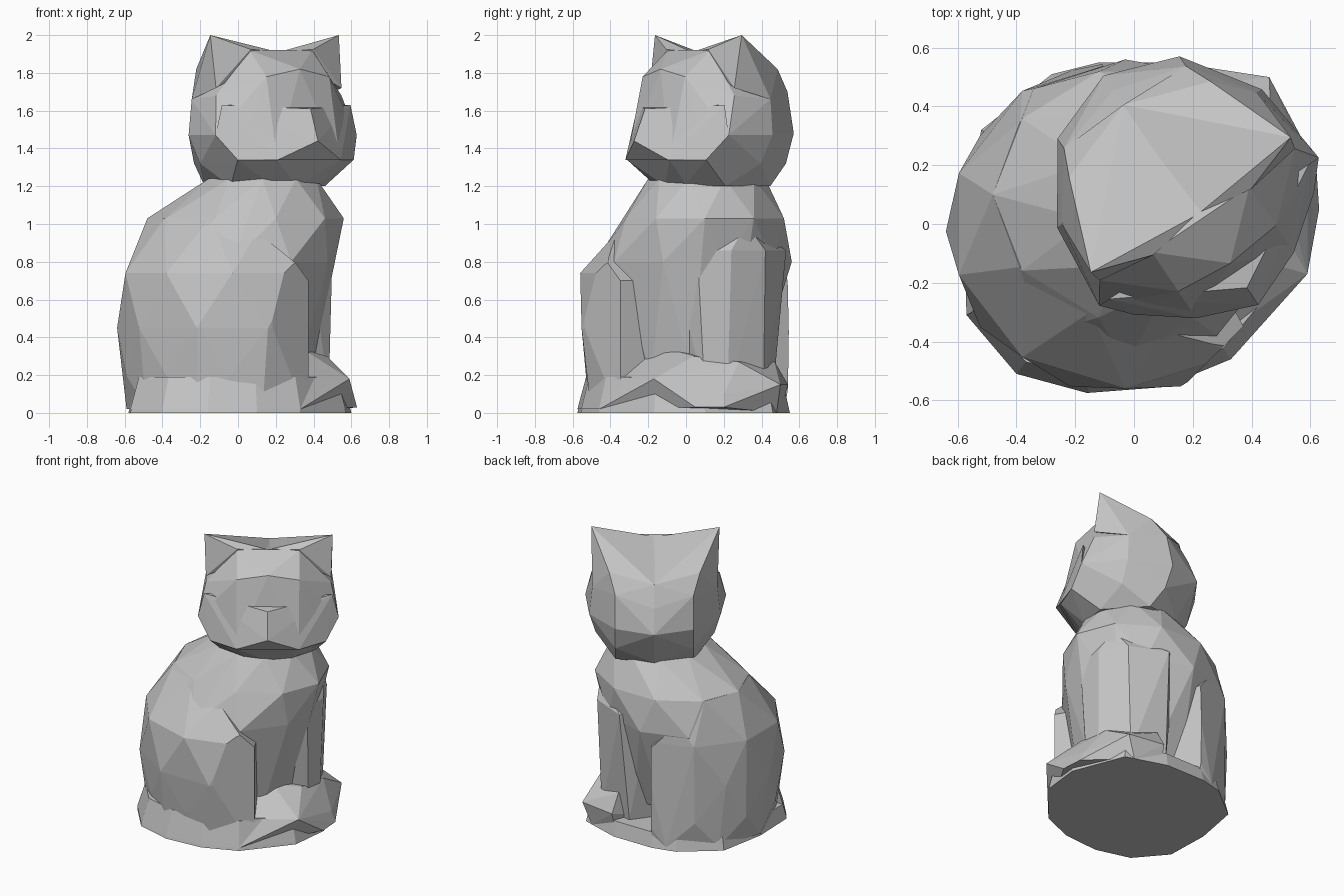
import bpy
import bmesh
from math import cos, sin, pi
from mathutils import Vector

# Remove the default object
default_cube = bpy.data.objects.get("Cube")
if default_cube:
    bpy.data.objects.remove(default_cube, do_unlink=True)

# One plain clay colour for the whole figure
clay = bpy.data.materials.new("clay_grey")
clay_colour = (0.55, 0.55, 0.55, 1)
clay.use_nodes = True
clay.diffuse_color = clay_colour
for node in clay.node_tree.nodes:
    if node.type == 'BSDF_PRINCIPLED':
        node.inputs["Base Color"].default_value = clay_colour
        node.inputs["Roughness"].default_value = 0.8


def hull_mesh(points):
    """Return a bmesh holding the faceted skin around the points."""
    bm = bmesh.new()
    for point in points:
        bm.verts.new(point)
    bmesh.ops.convex_hull(bm, input=bm.verts[:])
    loose = [vert for vert in bm.verts if not vert.link_faces]
    bmesh.ops.delete(bm, geom=loose, context='VERTS')
    bmesh.ops.recalc_face_normals(bm, faces=bm.faces[:])
    return bm


def make_part(name, points):
    """Turn a cloud of points into a flat-shaded object."""
    bm = hull_mesh(points)
    mesh = bpy.data.meshes.new(name)
    bm.to_mesh(mesh)
    bm.free()
    mesh.materials.append(clay)
    part = bpy.data.objects.new(name, mesh)
    bpy.context.collection.objects.link(part)
    return part


def cut_points(points, plane_point, plane_normal):
    """Slice a hull and return the corner points that remain."""
    bm = hull_mesh(points)
    geometry = bm.verts[:] + bm.edges[:] + bm.faces[:]
    bmesh.ops.bisect_plane(bm, geom=geometry, plane_co=plane_point,
                           plane_no=plane_normal, clear_outer=True)
    corners = [vert.co.copy() for vert in bm.verts]
    bm.free()
    return corners


def stacked_rings(rings, sides):
    """Points of oval rings, each turned half a step from the last."""
    points = []
    for index, (z, centre_x, centre_y, radius_x, radius_y) in enumerate(rings):
        for side in range(sides):
            angle = (side + index / 2) * 2 * pi / sides
            points.append((centre_x + radius_x * cos(angle),
                           centre_y + radius_y * sin(angle), z))
    return points


def slab(outline, bottom, top, taper):
    """Points of an outline, repeated higher up at a new scale."""
    lower = [(x, y, bottom) for x, y in outline]
    upper = [(x * taper, y * taper, top) for x, y in outline]
    return lower + upper


# Head frame: sideways, forward, up
head_centre = Vector((.143, .14, 0))
head_forward = Vector((.56, -.83, 0))
head_side = Vector((.83, .56, 0))


def head_points(points, signs=(-1, 1)):
    """Place head points in the world, mirrored across the face."""
    placed = []
    for side, forward, z in points:
        for sign in signs:
            placed.append(head_centre + head_side * side * sign
                          + head_forward * forward + Vector((0, 0, z)))
    return placed


# Torso, from the belly to the neck
torso_rings = [
    (.2, .03, .03, .36, .36),
    (.8, -.03, .04, .53, .52),
    (1.03, .04, .1, .52, .44),
    (1.24, .13, .11, .3, .31),
]
make_part("torso", stacked_rings(torso_rings, 10))

# Rump and haunches: cut in front, at the near side and above the knees
rump = stacked_rings([
    (.02, -.04, .01, .55, .54),
    (.2, -.04, .01, .58, .54),
    (.45, -.03, -.025, .61, .555),
    (.74, -.03, 0, .595, .56),
    (1.03, 0, .1, .48, .42),
], 10)
for plane_point, plane_normal in (
    ((.185, 0, 0), (1.3, .7, 0)),
    ((.35, -.37, 0), (1, -1, 0)),
    ((.185, 0, .7), (1, .54, 1.1)),
):
    rump = cut_points(rump, plane_point, plane_normal)
make_part("haunches", rump)

# Front legs, running up into the chest
leg_foot = [
    (.34, 0), (.48, .1), (.48, .22), (.37, .41), (.12, .46), (0, .3),
]
leg_top = [
    (.38, -.08), (.5, .06), (.5, .24), (.4, .42), (.15, .53), (0, .4),
]
make_part("front_legs", [(x, y, .1) for x, y in leg_foot]
          + [(x, y, .56) for x, y in leg_foot]
          + [(x, y, .86) for x, y in leg_top] + [(.44, .32, 1)])

# Paws, sloping away from the legs
make_part("paws", [
    (.34, -.1, .34), (.47, .04, .3), (.47, .28, .27), (.2, .47, .27),
    (.59, -.17, .18), (.59, .2, .1), (.46, .5, .15), (.2, .54, .15),
    (.63, .05, .03), (.62, .2, .03), (.4, .48, 0), (.2, .5, 0),
    (.33, -.46, .02), (.2, -.45, .19), (0, 0, 0),
])

# Low base, with the tail lying along its front edge
base_outline = [
    (-.57, -.31), (-.4, -.51), (-.16, -.575), (.1, -.555), (.33, -.46),
    (.57, -.17), (.6, .1), (.46, .46), (.18, .55), (-.12, .55),
    (-.28, .51), (-.52, .32), (-.58, 0),
]
make_part("base", slab(base_outline, 0, .1, .96))
make_part("tail", slab(base_outline[:6], .02, .19, .92))

# Head, built as one half and mirrored
make_part("head", head_points([
    (0, .3, 1.2), (.15, .27, 1.21), (.3, .12, 1.2),
    (.25, -.2, 1.2), (0, -.3, 1.22),
    (.2, .41, 1.34), (.37, .29, 1.34), (.38, -.05, 1.32), (.25, -.3, 1.32),
    (.45, .2, 1.47), (.42, -.1, 1.47), (.25, -.35, 1.48), (0, -.44, 1.48),
    (.4, .13, 1.68), (.4, -.1, 1.66), (.25, -.31, 1.7), (0, -.38, 1.64),
    (0, .35, 1.66), (.2, .31, 1.78), (0, .33, 1.82),
    (.2, .15, 1.92), (0, .13, 1.905), (0, -.31, 1.78),
]))

# Muzzle and cheeks
make_part("muzzle", head_points([
    (0, .43, 1.61), (0, .5, 1.44), (.41, .2, 1.63),
    (.45, .2, 1.47), (.37, .29, 1.34), (.2, .42, 1.34),
    (0, .2, 1.45),
]))

# Ears, meeting in a shallow valley behind the forehead
ear = [
    (.41, .09, 2), (.4, .13, 1.72), (.2, .16, 1.925), (0, .13, 1.91),
    (.4, -.1, 1.66), (.29, -.22, 1.82), (.25, -.31, 1.7), (0, -.32, 1.78),
]
for name, sign in (("right_ear", -1), ("left_ear", 1)):
    make_part(name, head_points(ear, (sign,)))
